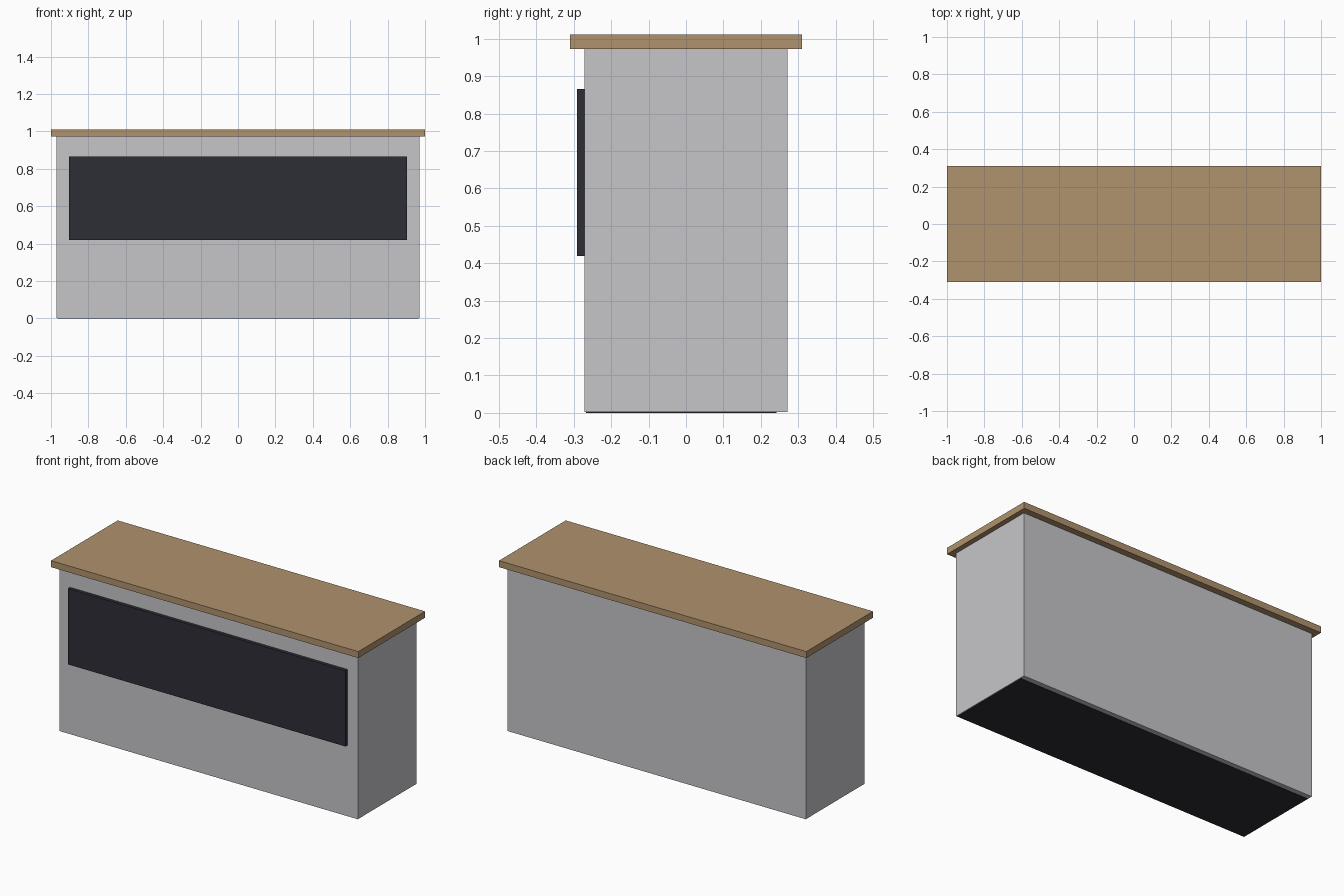
import bpy

if "Cube" in bpy.data.objects:
    bpy.data.objects.remove(bpy.data.objects["Cube"])


def material(name, rgb):
    m = bpy.data.materials.new(name)
    m.diffuse_color = (*rgb, 1.0)
    m.use_nodes = True
    m.node_tree.nodes["Principled BSDF"].inputs["Base Color"].default_value = m.diffuse_color
    return m


grey = material("light_grey", (0.565, 0.565, 0.59))
wood = material("tan_wood", (0.434, 0.287, 0.156))
dark = material("charcoal", (0.027, 0.026, 0.037))


def box(name, low, high, mat):
    """Box between two opposite corners."""
    bpy.ops.mesh.primitive_cube_add(size=1)
    ob = bpy.context.object
    ob.name = name
    for v in ob.data.vertices:
        v.co = [h if c > 0 else l for c, l, h in zip(v.co, low, high)]
    ob.data.materials.append(mat)
    return ob


# Counter body, with a dark base plate let into its underside
box("counter_body", (-0.97, -0.272, 0.002), (0.97, 0.272, 0.973), grey)
box("base_plate", (-0.965, -0.268, 0.0), (0.965, 0.242, 0.008), dark)

# Overhanging worktop
box("worktop", (-1.0, -0.31, 0.973), (1.0, 0.31, 1.011), wood)

# Raised panel on the front
box("front_panel", (-0.903, -0.292, 0.42), (0.903, -0.27, 0.866), dark)
